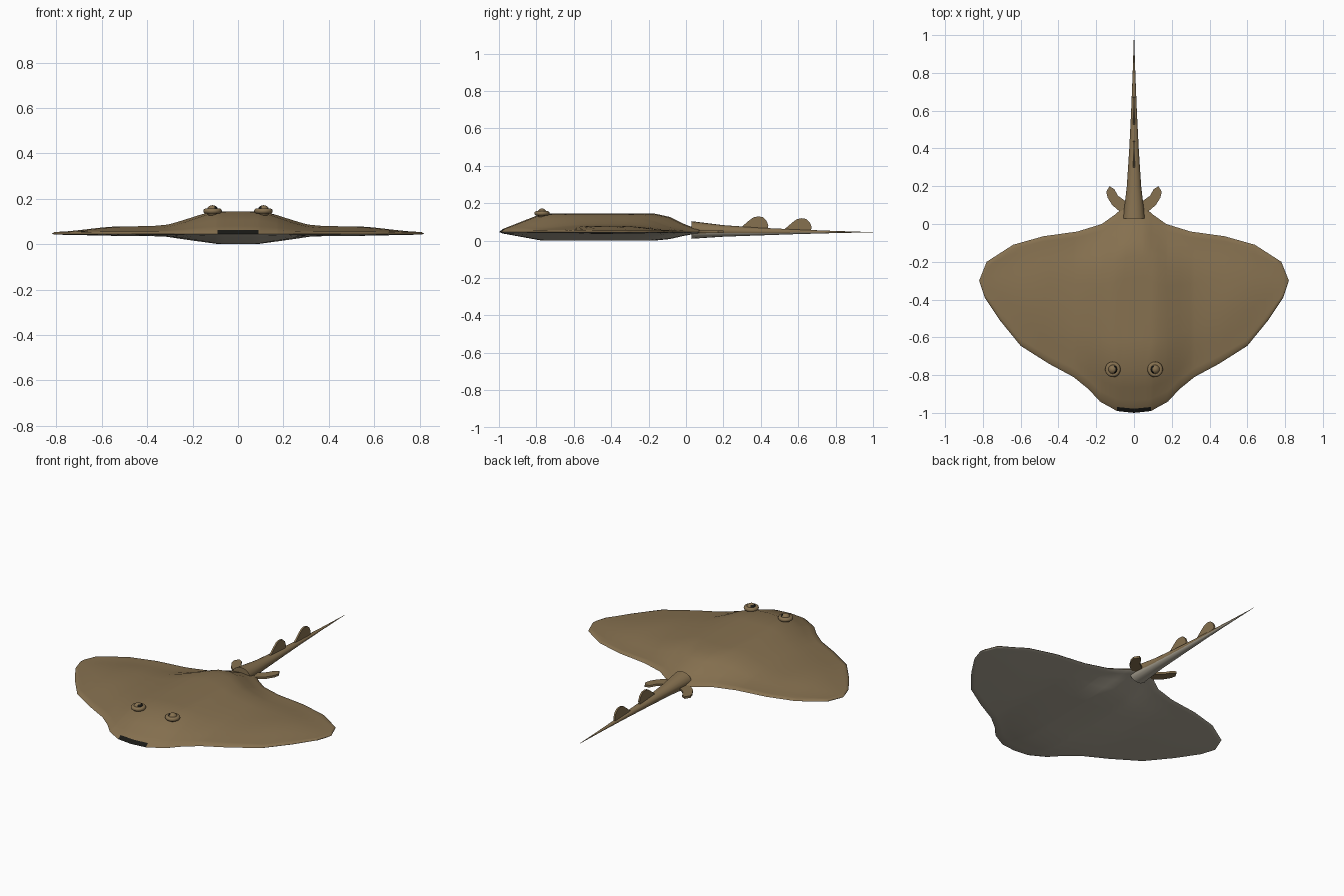
import bpy, bmesh
from math import sin, cos, pi, radians
from mathutils import Vector

cube = bpy.data.objects.get("Cube")
if cube:
    bpy.data.objects.remove(cube, do_unlink=True)


def material(name, color):
    mat = bpy.data.materials.new(name)
    mat.use_nodes = True
    mat.diffuse_color = (*color, 1)
    mat.node_tree.nodes["Principled BSDF"].inputs["Base Color"].default_value = (*color, 1)
    return mat


brown = material("sandy brown", (0.24, 0.165, 0.08))
pale = material("pale belly", (0.44, 0.4, 0.32))
black = material("black", (0.01, 0.01, 0.008))
palette = (brown, pale, black)
BROWN, PALE, BLACK = range(len(palette))


def lerp(table, x):
    """Piecewise linear lookup in a list of (x, value) pairs."""
    for (xa, va), (xb, vb) in zip(table, table[1:]):
        if x <= xb:
            return va + (vb - va) * max(0, x - xa) / (xb - xa)
    return table[-1][1]


def finish(name, bm, angle=40):
    bmesh.ops.remove_doubles(bm, verts=bm.verts, dist=0.0001)
    bmesh.ops.recalc_face_normals(bm, faces=bm.faces)
    mesh = bpy.data.meshes.new(name)
    bm.to_mesh(mesh)
    bm.free()
    for mat in palette:
        mesh.materials.append(mat)
    obj = bpy.data.objects.new(name, mesh)
    bpy.context.collection.objects.link(obj)
    bpy.ops.object.select_all(action="DESELECT")
    obj.select_set(True)
    bpy.context.view_layer.objects.active = obj
    bpy.ops.object.shade_smooth_by_angle(angle=radians(angle))
    return obj


def skin(bm, rows, rule, closed=False):
    """Quads between rows of points; rule(i, j, centre) picks the colour."""
    grid = [[bm.verts.new(p) for p in row] for row in rows]
    count = len(grid[0])
    for i in range(len(grid) - 1):
        for j in range(count if closed else count - 1):
            k = (j + 1) % count
            face = bm.faces.new((grid[i][j], grid[i + 1][j], grid[i + 1][k], grid[i][k]))
            face.material_index = rule(i, j, face.calc_center_median())
    return grid


# Body disc: outline edges and thickness profiles across the span
FRONT = [(0, -1), (0.09, -0.99), (0.18, -0.94), (0.24, -0.875), (0.32, -0.81), (0.45, -0.74),
         (0.6, -0.645), (0.71, -0.51), (0.79, -0.39), (0.82, -0.3)]
BACK = [(0, 0.1), (0.06, 0.085), (0.1, 0.05), (0.17, 0), (0.3, -0.04), (0.48, -0.065),
        (0.64, -0.11), (0.78, -0.2), (0.82, -0.3)]
RISE = [(0, 0.091), (0.12, 0.089), (0.2, 0.066), (0.28, 0.038), (0.35, 0.026), (0.55, 0.024),
        (0.7, 0.01), (0.82, 0)]
DROP = [(0, 0.042), (0.09, 0.041), (0.2, 0.026), (0.33, 0.007), (0.55, 0.005), (0.82, 0)]
NOSE_EASE = [(0, 0), (0.02, 0.09), (0.23, 1)]
REAR_EASE = [(0, 0), (0.07, 0.17), (0.2, 0.87), (0.27, 1)]
CHORD = (0, 0.02, 0.06, 0.12, 0.21, 0.35, 0.5, 0.65, 0.755, 0.83, 0.9, 0.96, 0.985, 1)
RIM_Z = 0.046

stations = sorted({x for x, _ in FRONT + BACK} | {0.045, 0.13, 0.38, 0.54, 0.75, 0.808})
span = [-x for x in reversed(stations[1:])] + stations


def body_rows(height, rim):
    rows = []
    for x in span:
        a = abs(x)
        y0, y1 = lerp(FRONT, a), lerp(BACK, a)
        row = []
        for s in CHORD:
            y = y0 + (y1 - y0) * s
            ahead, behind = y - y0, y1 - y
            ease = min(lerp(NOSE_EASE, ahead), lerp(REAR_EASE, behind))
            lip = rim * min(1, min(ahead, behind) / 0.01)
            row.append((x, y, RIM_Z + lip + lerp(height, a) * ease))
        rows.append(row)
    return rows


bm = bmesh.new()
skin(bm, body_rows(RISE, 0.008),
     lambda i, j, c: BLACK if j == 0 and abs(c.x) < 0.09 else BROWN)
skin(bm, body_rows([(x, -d) for x, d in DROP], -0.004), lambda i, j, c: PALE)
finish("body", bm, 50)

# Tail: tapering oval rings with a pale underside
WIDTH = [(0.03, 0.058), (0.2, 0.038), (0.4, 0.025), (0.6, 0.015), (0.8, 0.007), (1, 0.0005)]
CENTRE = [(0.03, 0.057), (0.3, 0.049), (1, 0.045)]
SIDES = 16
rings = []
for y, w in WIDTH:
    z = lerp(CENTRE, y)
    rings.append([(w * cos(a), y, z + 0.81 * w * sin(a))
                  for a in (2 * pi * k / SIDES for k in range(SIDES))])
bm = bmesh.new()
tail = skin(bm, rings, lambda i, j, c: PALE if sin(2 * pi * (j + 0.5) / SIDES) < -0.3 else BROWN, True)
bm.faces.new(tail[0])
bm.faces.new(tail[-1])
finish("tail", bm)


def plate(name, points, thickness):
    """Thin solid from a flat outline, centred on it."""
    bm = bmesh.new()
    face = bm.faces.new([bm.verts.new(p) for p in points])
    face.normal_update()
    step = face.normal * thickness
    made = bmesh.ops.extrude_face_region(bm, geom=[face])["geom"]
    bmesh.ops.translate(bm, verts=[v for v in made if isinstance(v, bmesh.types.BMVert)], vec=step)
    bmesh.ops.translate(bm, verts=bm.verts, vec=-step / 2)
    return finish(name, bm)


# Two upright fins on the tail
FIN = [(0, 0), (0.03, 0.022), (0.06, 0.048), (0.085, 0.066), (0.11, 0.072), (0.135, 0.068),
       (0.155, 0.05), (0.165, 0.025), (0.16, 0)]
for name, y, z in (("front_tail_fin", 0.275, 0.058), ("rear_tail_fin", 0.507, 0.048)):
    plate(name, [(0, y + u, z + v) for u, v in FIN], 0.01)

# Paired fins beside the tail root, and the eyes
LOBE = [(0.03, 0.06), (0.08, 0.07), (0.115, 0.1), (0.14, 0.14), (0.147, 0.17), (0.13, 0.2),
        (0.105, 0.185), (0.085, 0.15), (0.03, 0.11)]
for side, sign in (("left", 1), ("right", -1)):
    plate(side + "_pelvic_fin", [(sign * x, y, 0.047) for x, y in LOBE], 0.012)

    spot = Vector((sign * 0.112, -0.77, 0.146))
    bpy.ops.mesh.primitive_torus_add(location=spot, major_radius=0.029, minor_radius=0.012,
                                     major_segments=20, minor_segments=10)
    lid = bpy.context.object
    lid.name = side + "_eyelid"
    lid.data.materials.append(brown)
    bpy.ops.object.shade_smooth()

    bm = bmesh.new()
    bmesh.ops.create_uvsphere(bm, u_segments=16, v_segments=10, radius=0.026)
    for face in bm.faces:
        c = face.calc_center_median().normalized()
        if 0.3 < c.z < 0.85 and -sign * c.x > 0.35:
            face.material_index = BLACK
    finish(side + "_eye", bm).location = spot
